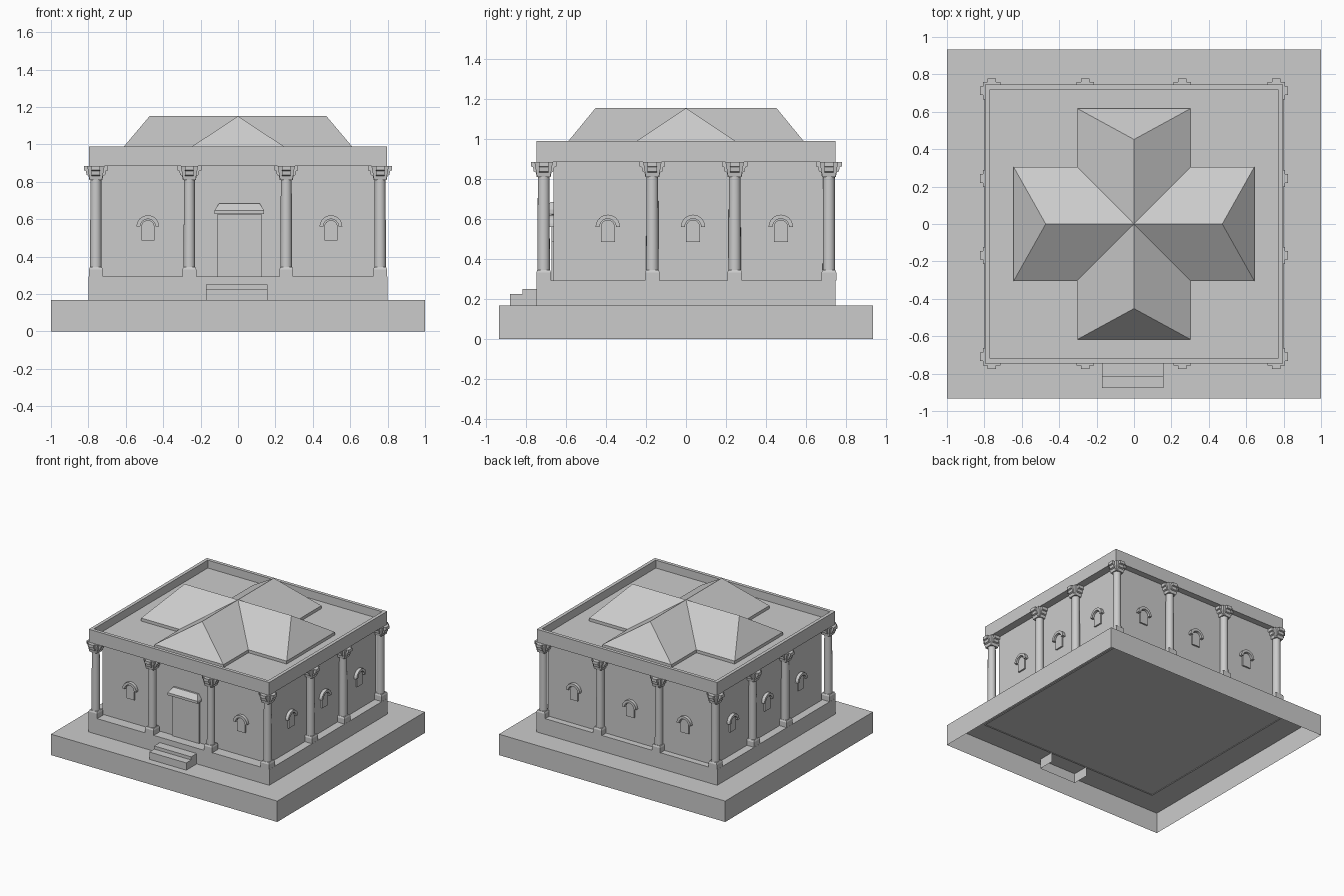
import bpy, bmesh
from math import pi, sin, cos
from mathutils import Matrix, Vector

if "Cube" in bpy.data.objects:
    bpy.data.objects.remove(bpy.data.objects["Cube"])


def link(name, mesh, mat=Matrix()):
    ob = bpy.data.objects.new(name, mesh)
    bpy.context.collection.objects.link(ob)
    ob.matrix_world = mat
    return ob


def finish(name, bm):
    bmesh.ops.recalc_face_normals(bm, faces=bm.faces)
    me = bpy.data.meshes.new(name)
    bm.to_mesh(me)
    bm.free()
    return me


def add_box(bm, x0, x1, y0, y1, z0, z1, taper=1.0):
    vs = bmesh.ops.create_cube(bm, size=1)["verts"]
    for v in vs:
        t = taper if v.co.z > 0 else 1.0
        v.co = ((x0 + x1) / 2 + v.co.x * t * (x1 - x0),
                (y0 + y1) / 2 + v.co.y * t * (y1 - y0),
                (z0 + z1) / 2 + v.co.z * (z1 - z0))
    return vs


def open_box(name, x0, x1, y0, y1, z0, z1, drop):
    """Box without the faces whose normal z is listed in drop."""
    bm = bmesh.new()
    add_box(bm, x0, x1, y0, y1, z0, z1)
    bm.normal_update()
    bmesh.ops.delete(bm, geom=[f for f in bm.faces if round(f.normal.z) in drop],
                     context="FACES_ONLY")
    return link(name, finish(name, bm))


def add_prism(bm, pts, d0, d1, skip=0):
    """Outline in (u, z), extruded outwards along -y from d0 to d1."""
    a = [bm.verts.new((u, -d0, z)) for u, z in pts]
    b = [bm.verts.new((u, -d1, z)) for u, z in pts]
    n = len(pts)
    bm.faces.new(a)
    bm.faces.new(b)
    for i in range(n - skip):
        j = (i + 1) % n
        bm.faces.new((a[i], a[j], b[j], b[i]))


def arc(r, z, n=12):
    return [(r * cos(pi * i / n), z + r * sin(pi * i / n)) for i in range(n + 1)]


# base slab, podium and walls
open_box("base_slab", -1, 1, -.933, .933, 0, .167, (-1,))
open_box("podium", -.798, .798, -.745, .745, .16, .293, (-1,))
open_box("walls", -.735, .735, -.66, .695, .29, .888, (-1, 1))

# entablature with sunken roof deck
bm = bmesh.new()
add_box(bm, -.797, .797, -.745, .745, .885, .988)
bm.normal_update()
top = [f for f in bm.faces if f.normal.z > .9]
bmesh.ops.inset_region(bm, faces=top, thickness=.038)
deck = bmesh.ops.extrude_face_region(bm, geom=top)
bmesh.ops.translate(bm, vec=(0, 0, -.063),
                    verts=[v for v in deck["geom"] if isinstance(v, bmesh.types.BMVert)])
bmesh.ops.delete(bm, geom=top, context="FACES_ONLY")
link("entablature", finish("entablature", bm))

# cross-shaped hipped roof: four wings meeting in valleys
bm = bmesh.new()
W, EAVE, RIDGE, FLOOR = .304, .95, 1.152, .926
for k in range(4):
    rot = Matrix.Rotation(k * pi / 2, 4, "Z")
    out, tip = ((.643, .472), (.618, .452))[k % 2]
    P = lambda *c: bm.verts.new(rot @ Vector(c))
    c, r = P(0, 0, RIDGE), P(tip, 0, RIDGE)
    eave = [P(W, -W, EAVE), P(out, -W, EAVE), P(out, W, EAVE), P(W, W, EAVE)]
    low = [P(W, -W, FLOOR), P(out, -W, FLOOR), P(out, W, FLOOR), P(W, W, FLOOR)]
    bm.faces.new((c, eave[0], eave[1], r))
    bm.faces.new((c, r, eave[2], eave[3]))
    bm.faces.new((r, eave[1], eave[2]))
    for i in range(3):
        bm.faces.new((eave[i], low[i], low[i + 1], eave[i + 1]))
bmesh.ops.remove_doubles(bm, verts=bm.verts, dist=.0005)
link("cross_roof", finish("cross_roof", bm))

# column: pedestal, shaft, flared capital with four arms
bm = bmesh.new()
add_box(bm, -.037, .037, -.037, .037, .292, .332)
add_box(bm, -.037, .037, -.037, .037, .332, .345, .86)
shaft = bmesh.ops.create_cone(bm, cap_ends=False, segments=16, radius1=.031, radius2=.029,
                              depth=.49, matrix=Matrix.Translation((0, 0, .585)))
for f in {f for v in shaft["verts"] for f in v.link_faces}:
    f.smooth = True
add_box(bm, -.033, .033, -.033, .033, .81, .885, 1.4)
half = [(.035, .81), (.039, .832), (.05, .837), (.053, .858), (.064, .862), (.064, .885)]
arm = half + [(-u, z) for u, z in reversed(half)]
for turn in range(2):
    add_prism(bm, arm, -.023, .023)
    bmesh.ops.rotate(bm, verts=bm.verts, matrix=Matrix.Rotation(pi / 2, 3, "Z"))
column = finish("column", bm)
spots = [(x, y) for x in (-.76, -.26, .258, .76) for y in (-.71, .713)]
spots += [(x, y) for x in (-.76, .76) for y in (-.168, .243)]
for x, y in spots:
    link("column", column, Matrix.Translation((x, y, 0)))

# arched window panel with a half-ring hood
bm = bmesh.new()
add_prism(bm, [(-.035, .485), (.035, .485)] + arc(.035, .56), -.005, .012)
add_prism(bm, arc(.061, .56) + arc(.041, .56)[::-1], -.005, .025)
window = finish("window", bm)
sides = [(0, .66, (-.482, .497)), (1, .735, (-.39, .035, .473)),
         (2, .695, (-.497, 0, .482)), (3, .735, (-.473, -.035, .39))]
for k, dist, us in sides:
    for u in us:
        link("window", window,
             Matrix.Rotation(k * pi / 2, 4, "Z") @ Matrix.Translation((u, -dist, 0)))

# door and its sloping hood
bm = bmesh.new()
add_box(bm, -.112, .128, -.672, -.655, .293, .625)
link("door", finish("door", bm))
bm = bmesh.new()
add_box(bm, -.125, .139, -.71, -.655, .628, .648)
for v in add_box(bm, -.125, .139, -.71, -.655, .648, .685):
    if v.co.z > .66:
        v.co.x = .007 + (v.co.x - .007) * .82
        v.co.y = max(v.co.y, -.675)
link("door_hood", finish("door_hood", bm))

# front steps, open at back and bottom
bm = bmesh.new()
add_prism(bm, [(-.877, .09), (-.877, .225), (-.815, .225), (-.815, .25),
               (-.745, .25), (-.745, .09)], -.17, .157, skip=2)
link("front_steps", finish("front_steps", bm), Matrix.Rotation(pi / 2, 4, "Z"))
